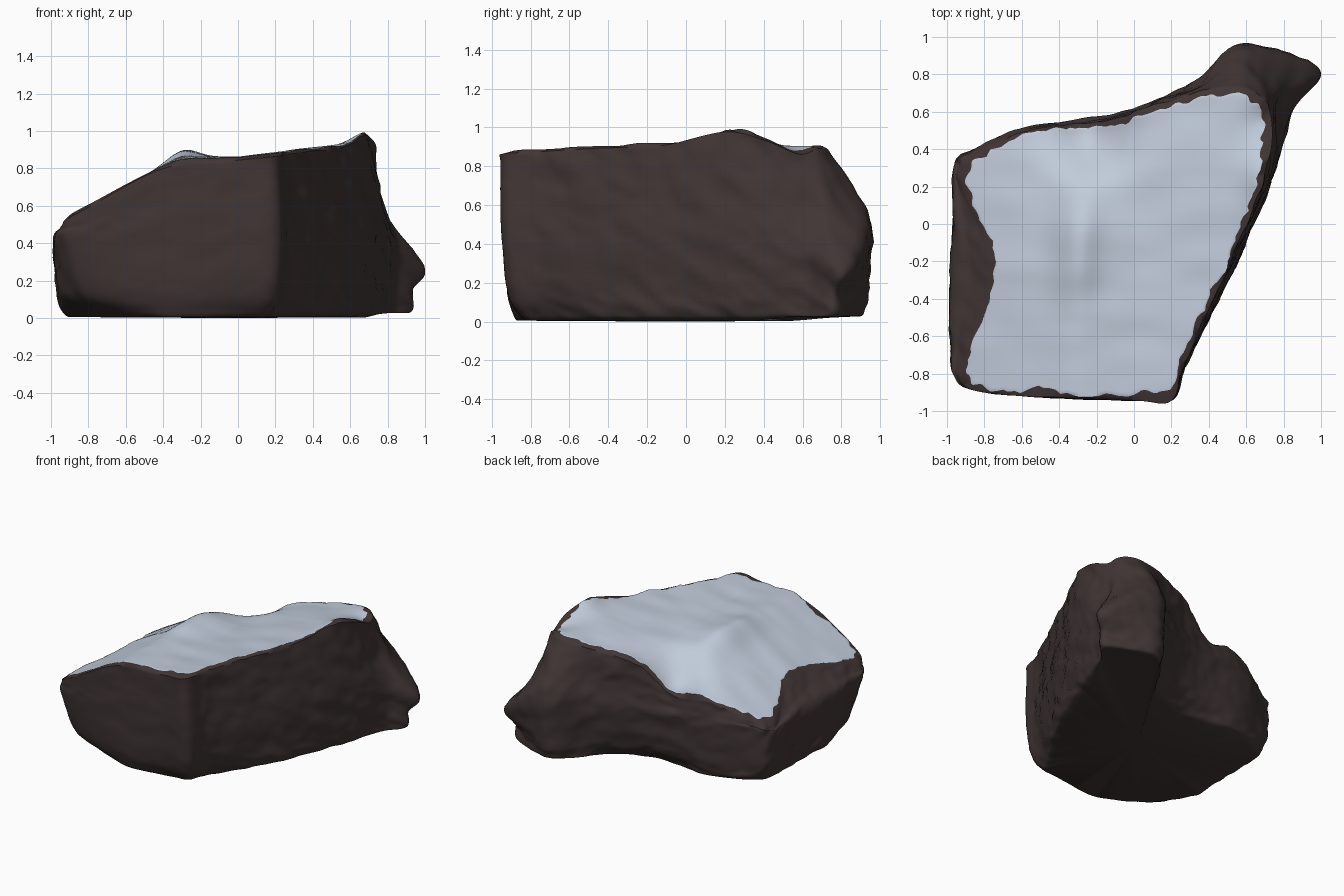
import bpy, bmesh, math
from mathutils import Vector, noise

if "Cube" in bpy.data.objects:
    bpy.data.objects.remove(bpy.data.objects["Cube"])

def material(name, rgb):
    m = bpy.data.materials.new(name)
    m.diffuse_color = (*rgb, 1)
    m.use_nodes = True
    m.node_tree.nodes["Principled BSDF"].inputs["Base Color"].default_value = m.diffuse_color
    return m

rock = material("dark brown rock", (0.052, 0.036, 0.035))
snow = material("pale blue snow", (0.53, 0.60, 0.70))

C = Vector((-0.1, -0.08, 0))

def bump(x, y, cx, cy, sx, sy, amp):
    return amp * math.exp(-((x - cx) / sx) ** 2 - ((y - cy) / sy) ** 2)

# Height of the snowy top: a shelf meeting a slope that falls to the left
def height(x, y):
    shelf = 0.86 + 0.12 * max(x, 0) - 0.06 * max(y - 0.3, 0)
    slope = 0.82 + 0.53 * (x + 0.4) - 0.10 * (y + 0.9) + 0.05 * (1 - (y / 0.9) ** 2)
    k = 0.03
    z = 0.5 * (shelf + slope - math.sqrt((shelf - slope) ** 2 + k * k))
    z += bump(x, y, 0.69, 0.24, 0.11, 0.16, 0.06)
    z += bump(x, y, 0.74, 0.57, 0.13, 0.10, -0.06)
    z += bump(x, y, -0.31, -0.08, 0.12, 0.32, 0.065)
    z += bump(x, y, -0.22, 0.50, 0.19, 0.24, -0.18)
    z += bump(x, y, -0.60, -0.1, 0.2, 0.4, 0.015)
    return z + 0.010 * noise.noise(Vector((x * 3, y * 6, 1.7)))

# Outline stations, counter-clockwise from the front left corner
RIM = [(-.93, -.82), (-.8, -.9), (-.4, -.93), (0, -.945), (.2, -.945), (.26, -.76),
       (.41, -.45), (.55, -.12), (.685, .2), (.73, .42), (.73, .58), (.69, .67),
       (.62, .72), (.5, .735), (.3, .70), (0, .60), (-.25, .535), (-.55, .505),
       (-.85, .38), (-.94, .27), (-.84, -.03), (-.77, -.27), (-.87, -.6)]
MID = [(-.96, -.8), (-.83, -.89), (-.4, -.93), (0, -.94), (.21, -.935), (.28, -.75),
       (.43, -.45), (.59, -.12), (.72, .2), (.8, .42), (.87, .64), (.99, .81),
       (.77, .935), (.54, .95), (.34, .77), (.03, .62), (-.25, .56), (-.55, .52),
       (-.88, .40), (-.965, .30), (-.97, .0), (-.98, -.27), (-.99, -.55)]
SPUR_MID_Z = {10: .36, 11: .28, 12: .42, 13: .5}
SPUR_UPPER = {9: (.755, .42, .68), 10: (.765, .6, .6), 11: (.79, .74, .56),
              12: (.66, .84, .65), 13: (.53, .86, .68)}
# Undercut parts of the base
CUT = {0: (-.70, -.63), 1: (-.55, -.77), 2: (-.35, -.87), 3: (0, -.83),
       4: (.14, -.80), 5: (.20, -.68), 22: (-.90, -.40),
       14: (.28, .56), 15: (.02, .43), 16: (-.25, .42)}
N = len(RIM)

def station(i):
    r = Vector((*RIM[i], height(*RIM[i]) - 0.015))
    m = Vector((*MID[i], SPUR_MID_Z.get(i, min(0.42, r.z - 0.06))))
    u = Vector(SPUR_UPPER[i]) if i in SPUR_UPPER else r.lerp(m, 0.45)
    flat = Vector((m.x, m.y, 0))
    base, a, b = C.lerp(flat, 0.88), 0.54, 0.79
    if i in CUT:
        base, a, b = Vector((*CUT[i], 0)), 0.28, 0.72
    elif i in (10, 11, 12):
        b = 0.62
    foot = base.lerp(flat, a) + Vector((0, 0, 0.035))
    low = base.lerp(flat, b) + Vector((0, 0, 0.14))
    base.z = 0.03 if 9 < i < 14 else 0.005
    return [base, foot, low, m, u, r]

def catmull(a, b, c, d, t):
    return 0.5 * (2 * b + (c - a) * t + (2 * a - 5 * b + 4 * c - d) * t * t
                  + (3 * b - a - 3 * c + d) * t ** 3)

def subdivide(pts, steps, closed):
    n, out = len(pts), []
    get = (lambda i: pts[i % n]) if closed else (lambda i: pts[min(max(i, 0), n - 1)])
    for i in range(n if closed else n - 1):
        out += [catmull(get(i - 1), get(i), get(i + 1), get(i + 2), s / steps)
                for s in range(steps)]
    return out if closed else out + [pts[-1]]

# Side wall rings, smoothed round the outline and up the wall, then roughened
stations = [station(i) for i in range(N)]
levels = [subdivide([s[k] for s in stations], 12, True) for k in range(6)]
columns = [subdivide([lv[i] for lv in levels], 8, False) for i in range(N * 12)]
COUNT = len(columns)
rings = []
for k in range(len(columns[0])):
    ring = []
    for i in range(COUNT):
        p = columns[i][k].copy()
        tang = columns[(i + 1) % COUNT][k] - columns[i - 1][k]
        out = Vector((tang.y, -tang.x, 0)).normalized()
        rough = 0.4 if p.y < -0.8 else 1.0
        n = noise.noise(Vector((p.x * 4, p.y * 4, p.z * 9 + p.y * 4)))
        n += 0.7 * noise.noise(Vector((p.x * 11, p.y * 11, p.z * 19 + p.y * 9)))
        p += out * 0.014 * rough * n
        p.z = max(p.z, 0)
        ring.append(p)
    rings.append(ring)

# Ragged snow edge just inside the rim, then rings closing over the top
wall_rings = len(rings)
edge = []
for p in rings[-1]:
    f = 0.045 + 0.05 * noise.noise(p * 7) + 0.03 * noise.noise(p * 19)
    edge.append(p.lerp(C, max(f, 0.012)))
CAP = 40
for s in range(CAP):
    ring = []
    for p in edge:
        q = p.lerp(C, s / CAP)
        ring.append(Vector((q.x, q.y, height(q.x, q.y))))
    rings.append(ring)

# Build the boulder; faces above the snow edge take the snow colour
bm = bmesh.new()
grid = [[bm.verts.new(p) for p in ring] for ring in rings]
for k in range(len(grid) - 1):
    for i in range(COUNT):
        j = (i + 1) % COUNT
        f = bm.faces.new((grid[k][i], grid[k][j], grid[k + 1][j], grid[k + 1][i]))
        f.material_index = 1 if k >= wall_rings else 0
top = bm.verts.new((C.x, C.y, height(C.x, C.y)))
foot = bm.verts.new((C.x, C.y, 0.0))
for i in range(COUNT):
    j = (i + 1) % COUNT
    bm.faces.new((grid[-1][i], grid[-1][j], top)).material_index = 1
    bm.faces.new((grid[0][j], grid[0][i], foot))
bmesh.ops.recalc_face_normals(bm, faces=bm.faces)
mesh = bpy.data.meshes.new("snowy_boulder")
bm.to_mesh(mesh)
bm.free()
mesh.materials.append(rock)
mesh.materials.append(snow)
obj = bpy.data.objects.new("snowy_boulder", mesh)
bpy.context.collection.objects.link(obj)
bpy.context.view_layer.objects.active = obj
obj.select_set(True)
bpy.ops.object.shade_smooth_by_angle(angle=math.radians(50))
